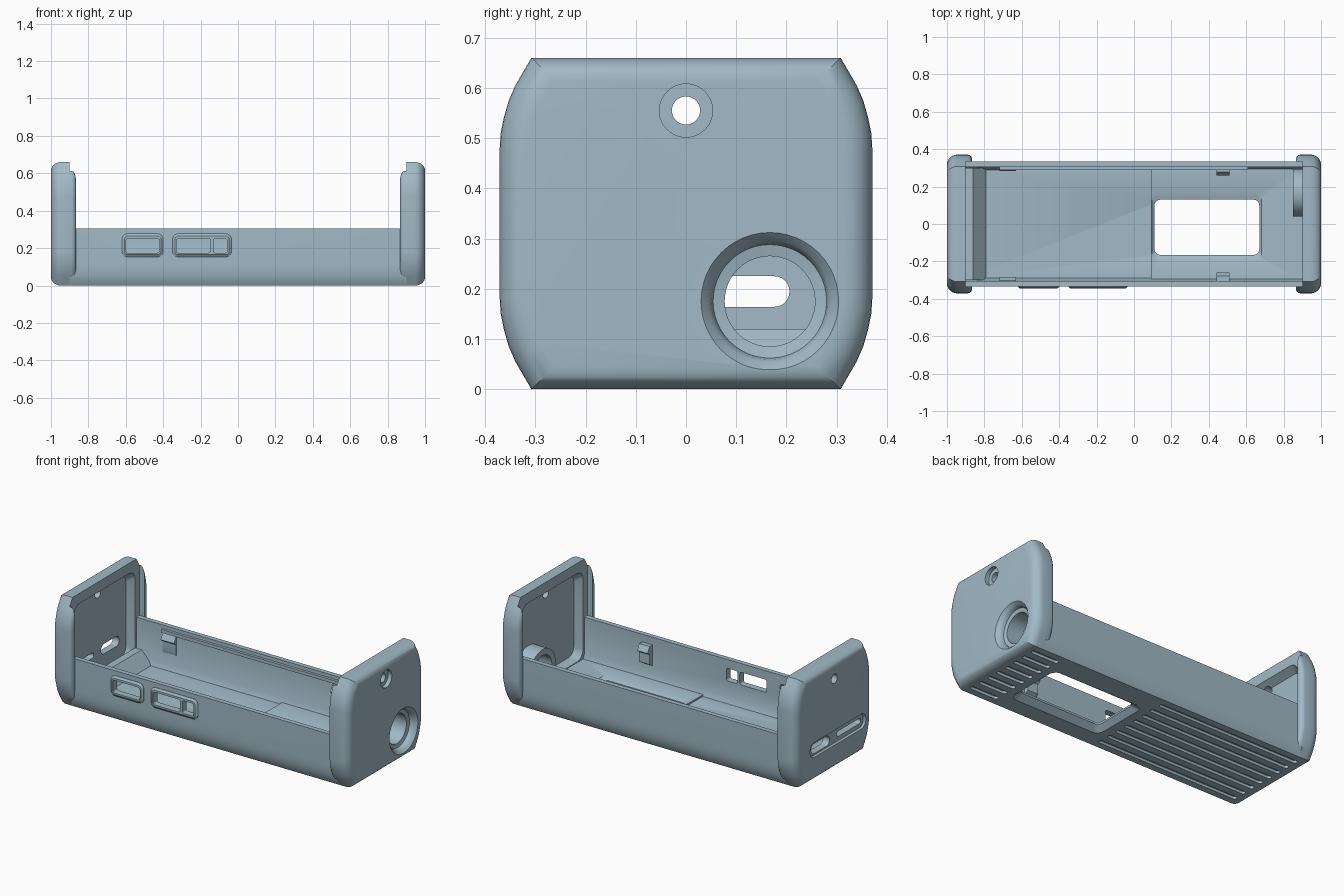
import bpy, bmesh, math

if "Cube" in bpy.data.objects:
    bpy.data.objects.remove(bpy.data.objects["Cube"])

mat = bpy.data.materials.new("blue grey plastic")
mat.diffuse_color = (0.36, 0.49, 0.57, 1)
mat.use_nodes = True
mat.node_tree.nodes["Principled BSDF"].inputs["Base Color"].default_value = mat.diffuse_color


def loft(name, axis, rings):
    """Closed solid through rings of (position on axis, outline points)."""
    bm = bmesh.new()
    place = {'x': lambda p, u, v: (p, u, v),
             'y': lambda p, u, v: (u, p, v),
             'z': lambda p, u, v: (u, v, p)}[axis]
    loops = [[bm.verts.new(place(p, u, v)) for u, v in pts] for p, pts in rings]
    n = len(loops[0])
    for a, b in zip(loops, loops[1:]):
        for i in range(n):
            bm.faces.new((a[i], a[(i + 1) % n], b[(i + 1) % n], b[i]))
    bm.faces.new(loops[0])
    bm.faces.new(loops[-1])
    bmesh.ops.recalc_face_normals(bm, faces=bm.faces)
    me = bpy.data.meshes.new(name)
    bm.to_mesh(me)
    bm.free()
    me.materials.append(mat)
    ob = bpy.data.objects.new(name, me)
    bpy.context.collection.objects.link(ob)
    return ob


def rrect(u0, u1, v0, v1, r, seg=6):
    """Rounded rectangle outline."""
    pts = []
    for k, (cu, cv) in enumerate([(u1 - r, v1 - r), (u0 + r, v1 - r),
                                  (u0 + r, v0 + r), (u1 - r, v0 + r)]):
        for i in range(seg + 1):
            a = math.pi / 2 * (k + i / seg)
            pts.append((cu + r * math.cos(a), cv + r * math.sin(a)))
    return pts


def circle(cu, cv, r, n=48):
    return [(cu + r * math.cos(2 * math.pi * i / n),
             cv + r * math.sin(2 * math.pi * i / n)) for i in range(n)]


def prism(name, axis, a, b, pts):
    return loft(name, axis, [(a, pts), (b, pts)])


def box(name, x0, x1, y0, y1, z0, z1):
    return prism(name, 'z', z0, z1, [(x0, y0), (x1, y0), (x1, y1), (x0, y1)])


def cut(targets, cutter):
    for ob in targets:
        m = ob.modifiers.new("cut", 'BOOLEAN')
        m.operation, m.solver, m.object = 'DIFFERENCE', 'EXACT', cutter
        with bpy.context.temp_override(object=ob, active_object=ob):
            bpy.ops.object.modifier_apply(modifier=m.name)
    bpy.data.objects.remove(cutter)


# End cap outline: flat sides curving into slanted corners
quarter = [(0.308, 0.33), (0.34, 0.275), (0.353, 0.245), (0.363, 0.21),
           (0.369, 0.18), (0.371, 0.15)]
half = quarter + [(y, -z) for y, z in reversed(quarter)]
outline = half + [(-y, -z) for y, z in half]


def cap_ring(x, inset):
    ky, kz = 1 - inset / 0.371, 1 - inset * 0.8 / 0.33
    return (x, [(y * ky, 0.33 + z * kz) for y, z in outline])


def end_cap(name, s):
    rings = []
    for i in range(5):      # inner rounding
        a = math.pi / 2 * i / 4
        rings.append(cap_ring(s * (0.89 - 0.025 * math.cos(a)), 0.025 * (1 - math.sin(a))))
    for i in range(8):      # outer rounding
        a = math.pi / 2 * i / 7
        rings.append(cap_ring(s * (0.945 + 0.055 * math.sin(a)), 0.055 * (1 - math.cos(a))))
    # restore full height at the outer rounding start
    cap = loft(name, 'x', rings)
    cut([cap], box("seat_cutter", *sorted((s * 0.8, s * 0.9)), -0.335, 0.335, -0.1, 0.8))
    # hollow inside the end wall
    cut([cap], loft("pocket_cutter", 'x', [
        (s * 0.88, rrect(-0.305, 0.305, 0.05, 0.61, 0.06)),
        (s * 0.945, rrect(-0.27, 0.27, 0.08, 0.57, 0.05))]))
    cut([cap], prism("screw_cutter", 'x', s * 0.8, s * 1.1, circle(0, 0.555, 0.028, 32)))
    return cap


left_cap = end_cap("left_end_cap", -1)
right_cap = end_cap("right_end_cap", 1)

# Screw counterbore and round socket on the right end
cut([right_cap], prism("counterbore_cutter", 'x', 0.975, 1.1, circle(0, 0.555, 0.053)))
boss = prism("socket_boss", 'x', 0.85, 0.965, circle(0.167, 0.175, 0.127))
cut([right_cap, boss], loft("socket_cutter", 'x', [
    (1.02, circle(0.167, 0.175, 0.142)), (1.0, circle(0.167, 0.175, 0.137)),
    (0.985, circle(0.167, 0.175, 0.122)), (0.975, circle(0.167, 0.175, 0.116)),
    (0.96, circle(0.167, 0.175, 0.113)), (0.955, circle(0.167, 0.175, 0.09)),
    (0.8, circle(0.167, 0.175, 0.09))]))

# Port recess and two slots on the left end
cut([left_cap], loft("port_recess_cutter", 'x', [
    (-1.01, rrect(-0.31, 0.24, 0.145, 0.245, 0.045)),
    (-0.988, rrect(-0.295, 0.225, 0.155, 0.235, 0.038))]))
cut([left_cap], prism("port_cutter", 'x', -1.1, -0.8, rrect(0.03, 0.206, 0.164, 0.225, 0.03)))
cut([left_cap], prism("card_slot_cutter", 'x', -1.1, -0.8, rrect(-0.27, -0.04, 0.18, 0.212, 0.014)))

# Tray: U-shaped channel with rounded lower corners
side = [(0.308, 0), (0.322, 0.025), (0.33, 0.055), (0.334, 0.085), (0.335, 0.115),
        (0.335, 0.306), (0.306, 0.306), (0.306, 0.08), (0.29, 0.045)]
tray = prism("tray", 'x', -0.905, 0.905, side + [(-y, z) for y, z in reversed(side)])
floor_step = box("raised_floor", 0.09, 0.9, -0.3, 0.3, 0.03, 0.055)

# Display window, flared on both faces
cut([tray, floor_step], loft("window_cutter", 'z', [
    (-0.01, rrect(0.07, 0.71, -0.215, 0.185, 0.05)),
    (0.03, rrect(0.11, 0.67, -0.165, 0.13, 0.03)),
    (0.042, rrect(0.11, 0.67, -0.165, 0.13, 0.03)),
    (0.058, rrect(0.092, 0.685, -0.2, 0.178, 0.04))]))

# Grip grooves under the tray
for i in range(8):
    y = -0.252 + 0.072 * i
    for x0, x1 in ((-0.93, 0.03), (0.745, 0.93)):
        cut([tray, left_cap if x0 < 0 else right_cap],
            prism("groove_cutter", 'z', -0.02, 0.016, rrect(x0, x1, y - 0.014, y + 0.014, 0.0135, 4)))

# Button frames and openings in the front wall
frames = []
for name, x0, x1 in (("single_button_frame", -0.62, -0.4), ("double_button_frame", -0.35, -0.035)):
    frames.append(loft(name, 'y', [
        (-0.32, rrect(x0, x1, 0.153, 0.277, 0.03)),
        (-0.337, rrect(x0, x1, 0.153, 0.277, 0.03)),
        (-0.346, rrect(x0 + 0.012, x1 - 0.012, 0.165, 0.265, 0.02))]))
for x0, x1 in ((-0.6, -0.42), (-0.33, -0.148), (-0.132, -0.058)):
    cut([tray] + frames, prism("button_cutter", 'y', -0.4, -0.25, rrect(x0, x1, 0.175, 0.252, 0.012)))

# Inner ramp at the left end
prism("end_ramp", 'y', -0.3, 0.3,
      [(-0.905, 0.03), (-0.79, 0.03), (-0.79, 0.045), (-0.86, 0.12), (-0.905, 0.12)])

# Retaining rail and snap clips on the walls
box("back_rail", -0.72, 0.61, 0.29, 0.31, 0.265, 0.285)
for s, side_name in ((1, "back"), (-1, "front")):
    for tag, x0, x1, d in (("left", -0.72, -0.63, 0.283), ("right", 0.44, 0.51, 0.258)):
        prism(f"{side_name}_{tag}_clip", 'x', x0, x1,
              [(s * 0.31, 0.13), (s * (d + 0.02), 0.15), (s * (d + 0.02), 0.21),
               (s * d, 0.225), (s * (d + 0.02), 0.26), (s * 0.31, 0.26)])

# Smooth rounded surfaces, keep crisp edges
for ob in bpy.context.scene.objects:
    ob.select_set(True)
    bpy.context.view_layer.objects.active = ob
bpy.ops.object.shade_smooth_by_angle(angle=math.radians(28))
